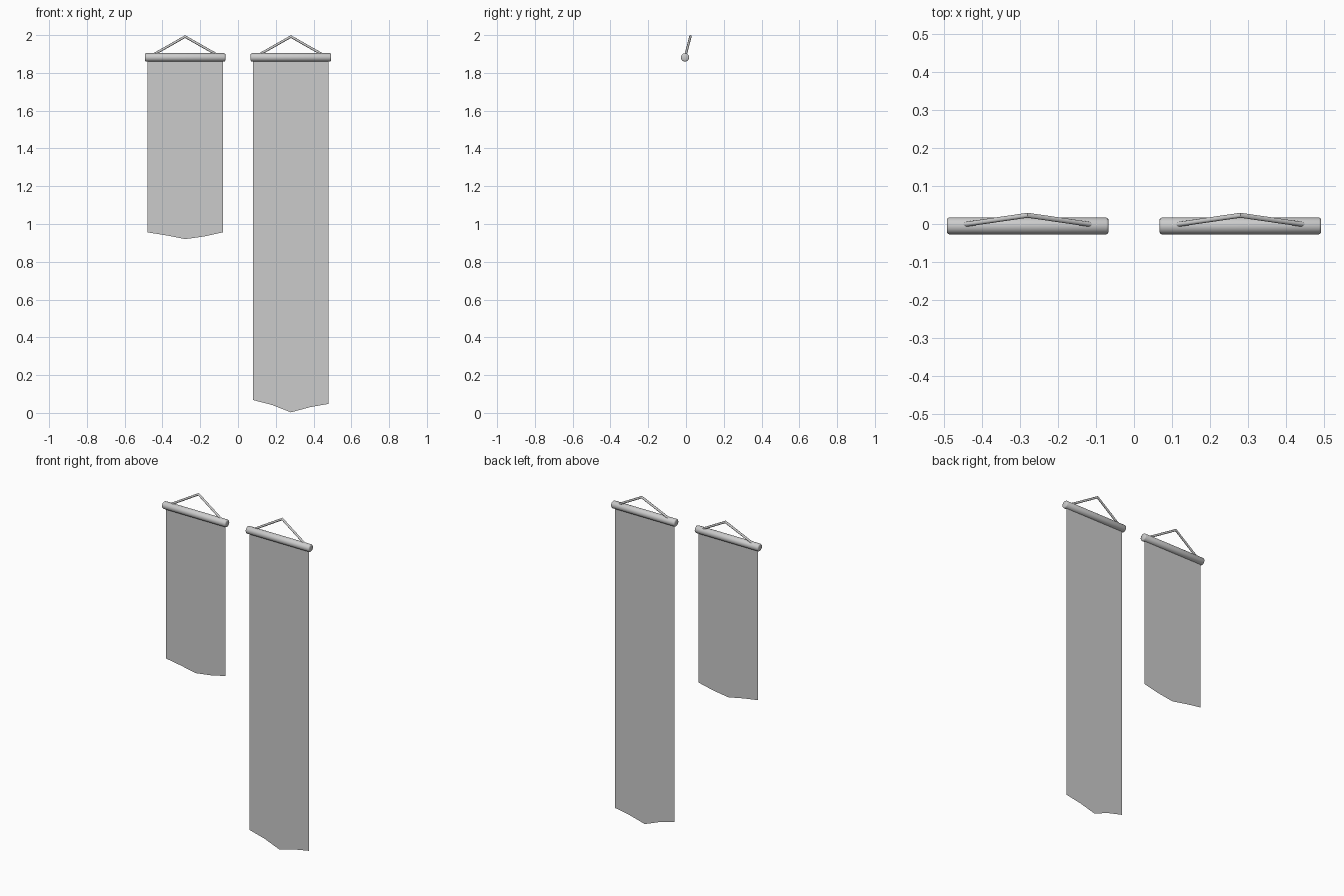
import bpy, bmesh, math
from mathutils import Matrix

if "Cube" in bpy.data.objects:
    bpy.data.objects.remove(bpy.data.objects["Cube"])

ROD_Z, ROD_Y, ROD_R = 1.882, -0.005, 0.022


def finish(name, bm):
    mesh = bpy.data.meshes.new(name)
    bm.to_mesh(mesh)
    bm.free()
    obj = bpy.data.objects.new(name, mesh)
    bpy.context.collection.objects.link(obj)
    return obj


def smooth(obj):
    bpy.ops.object.select_all(action='DESELECT')
    obj.select_set(True)
    bpy.context.view_layer.objects.active = obj
    bpy.ops.object.shade_smooth_by_angle(angle=math.radians(40))


def banner(side, cx, hem):
    # thin hanging cloth with pointed hem
    bm = bmesh.new()
    top = [bm.verts.new((cx + x, ROD_Y, ROD_Z)) for x, z in hem]
    low = [bm.verts.new((cx + x, ROD_Y, z)) for x, z in hem]
    for i in range(len(hem) - 1):
        bm.faces.new((low[i], low[i + 1], top[i + 1], top[i]))
    finish(side + "_cloth", bm)

    # rod with rounded end rims
    bm = bmesh.new()
    profile = [(-0.213, 0.016), (-0.211, 0.02), (-0.207, ROD_R),
               (0.207, ROD_R), (0.211, 0.02), (0.213, 0.016)]
    n = 24
    rings = [[bm.verts.new((cx + x, ROD_Y + r * math.cos(2 * math.pi * k / n),
                            ROD_Z + r * math.sin(2 * math.pi * k / n)))
              for k in range(n)] for x, r in profile]
    for a, b in zip(rings, rings[1:]):
        for k in range(n):
            bm.faces.new((a[k], a[(k + 1) % n], b[(k + 1) % n], b[k]))
    bm.faces.new(rings[0])
    bm.faces.new(rings[-1])
    bmesh.ops.recalc_face_normals(bm, faces=bm.faces)
    smooth(finish(side + "_rod", bm))

    # hanging cord: square-ended tube bent at the peak
    bm = bmesh.new()
    n, r = 12, 0.0065
    path = [(-0.178, -0.003, 1.891), (0, 0.023, 1.992), (0.178, -0.003, 1.891)]
    rings = []
    for i, (x, y, z) in enumerate(path):
        tilt = (-0.52, 0, 0.52)[i]
        ring = []
        for k in range(n):
            a = 2 * math.pi * k / n
            u, v = r * math.cos(a), r * math.sin(a)
            if i == 1:
                v /= math.cos(0.52)
            ring.append(bm.verts.new((cx + x + v * math.sin(tilt), y + u,
                                      z + v * math.cos(tilt))))
        rings.append(ring)
    for a, b in zip(rings, rings[1:]):
        for k in range(n):
            bm.faces.new((a[k], a[(k + 1) % n], b[(k + 1) % n], b[k]))
    bm.faces.new(rings[0])
    bm.faces.new(rings[-1])
    bmesh.ops.recalc_face_normals(bm, faces=bm.faces)
    smooth(finish(side + "_cord", bm))


banner("short_banner", -0.28, [(-0.2, 0.956), (-0.1, 0.940), (0, 0.92), (0.1, 0.934), (0.2, 0.956)])
banner("long_banner", 0.28, [(-0.2, 0.068), (-0.1, 0.042), (0, 0.003), (0.1, 0.030), (0.2, 0.048)])
